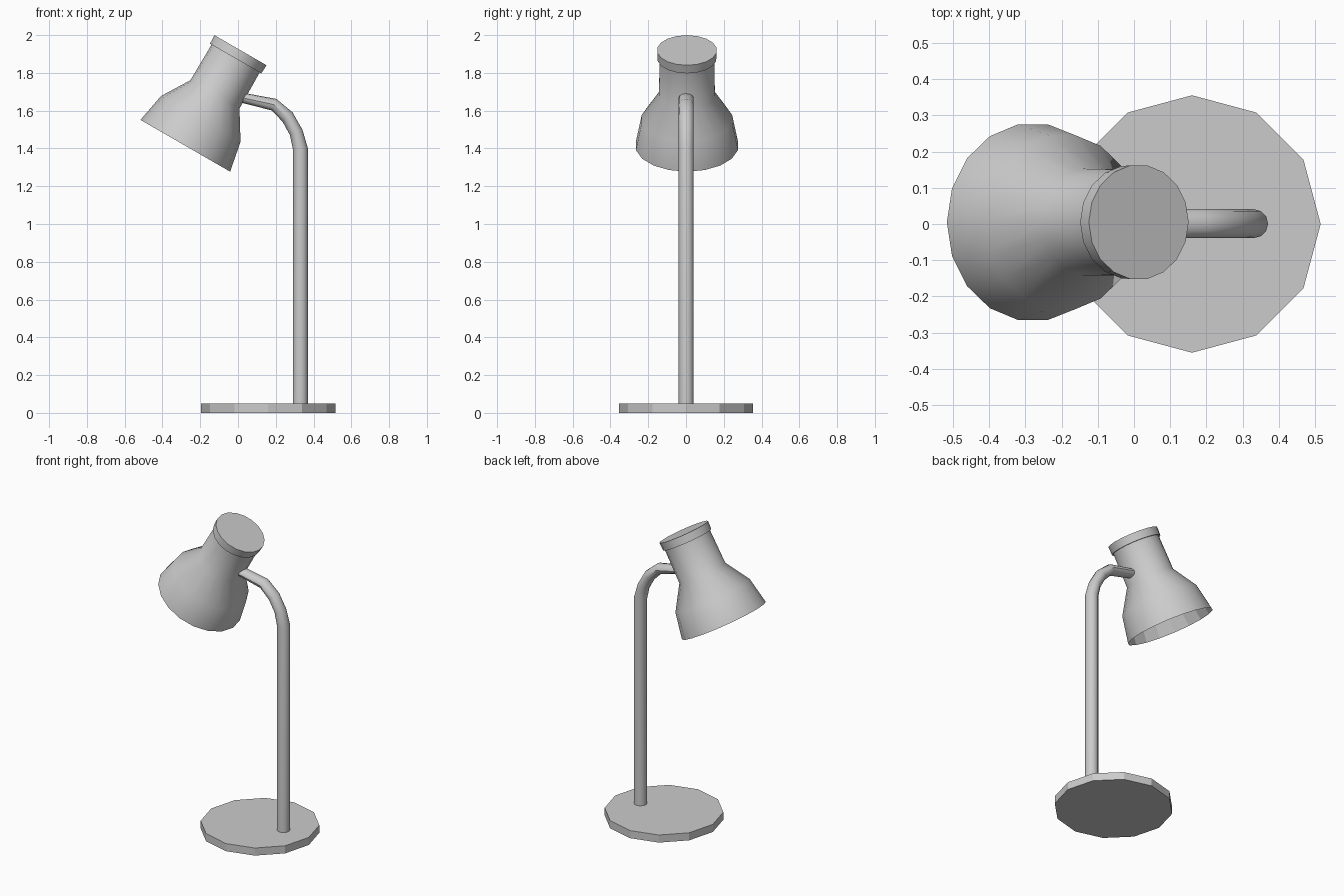
import bpy, bmesh
from math import sin, cos, pi, radians
from mathutils import Vector

if "Cube" in bpy.data.objects:
    bpy.data.objects.remove(bpy.data.objects["Cube"])

TILT = radians(30)
HEAD = (0.013, 0.005, 1.92)  # centre of the cap top


def skin(name, rings, cap_start=True, cap_end=True, smooth=35):
    """Bridge a list of equal rings into one mesh object."""
    bm = bmesh.new()
    loops = [[bm.verts.new(p) for p in ring] for ring in rings]
    n = len(loops[0])
    for a, b in zip(loops, loops[1:]):
        for i in range(n):
            j = (i + 1) % n
            bm.faces.new((a[i], a[j], b[j], b[i]))
    if cap_start:
        bm.faces.new(loops[0][::-1])
    if cap_end:
        bm.faces.new(loops[-1])
    bmesh.ops.recalc_face_normals(bm, faces=bm.faces)
    mesh = bpy.data.meshes.new(name)
    bm.to_mesh(mesh)
    bm.free()
    obj = bpy.data.objects.new(name, mesh)
    bpy.context.collection.objects.link(obj)
    if smooth:
        bpy.ops.object.select_all(action='DESELECT')
        bpy.context.view_layer.objects.active = obj
        obj.select_set(True)
        bpy.ops.object.shade_smooth_by_angle(angle=radians(smooth))
    return obj


def lathe(profile, n):
    return [[(r * cos(2 * pi * i / n), r * sin(2 * pi * i / n), z)
             for i in range(n)] for r, z in profile]


def place_on_head(obj):
    obj.location = HEAD
    obj.rotation_euler = (0, TILT, 0)


# Base disc
base = skin("base", lathe([(0.355, 0), (0.355, 0.05)], 12), smooth=0)
base.location.x = 0.16

# Bent stem: x, z, in-plane half thickness, direction angle from vertical
path = [(0.33, 0.04, 0.04, 0), (0.33, 1.40, 0.04, 0),
        (0.308, 1.485, 0.036, 22), (0.262, 1.567, 0.036, 42),
        (0.19, 1.632, 0.033, 66), (0.03, 1.667, 0.027, 72)]
rings = []
for x, z, h, ang in path:
    out = Vector((cos(radians(ang)), 0, sin(radians(ang))))
    rings.append([Vector((x, 0.001, z)) + out * h * cos(2 * pi * i / 12)
                  + Vector((0, 0.04 * sin(2 * pi * i / 12), 0))
                  for i in range(12)])
skin("stem", rings)

# Bell shade, open at the bottom
outer = [(0.147, -0.045), (0.15, -0.27), (0.243, -0.42), (0.274, -0.584)]
shade = skin("shade", lathe(outer, 18), False, False, 45)
place_on_head(shade)

# Faceted lining just inside the shade
inner = [(r - 0.004, z) for r, z in outer[:-1]] + [(0.273, -0.584)]
lining = skin("shade_lining", lathe(inner, 18), False, False, 0)
lining.data.flip_normals()
place_on_head(lining)

# Cap on top of the shade
cap = skin("shade_cap", lathe([(0.157, -0.051), (0.159, 0)], 18))
place_on_head(cap)
